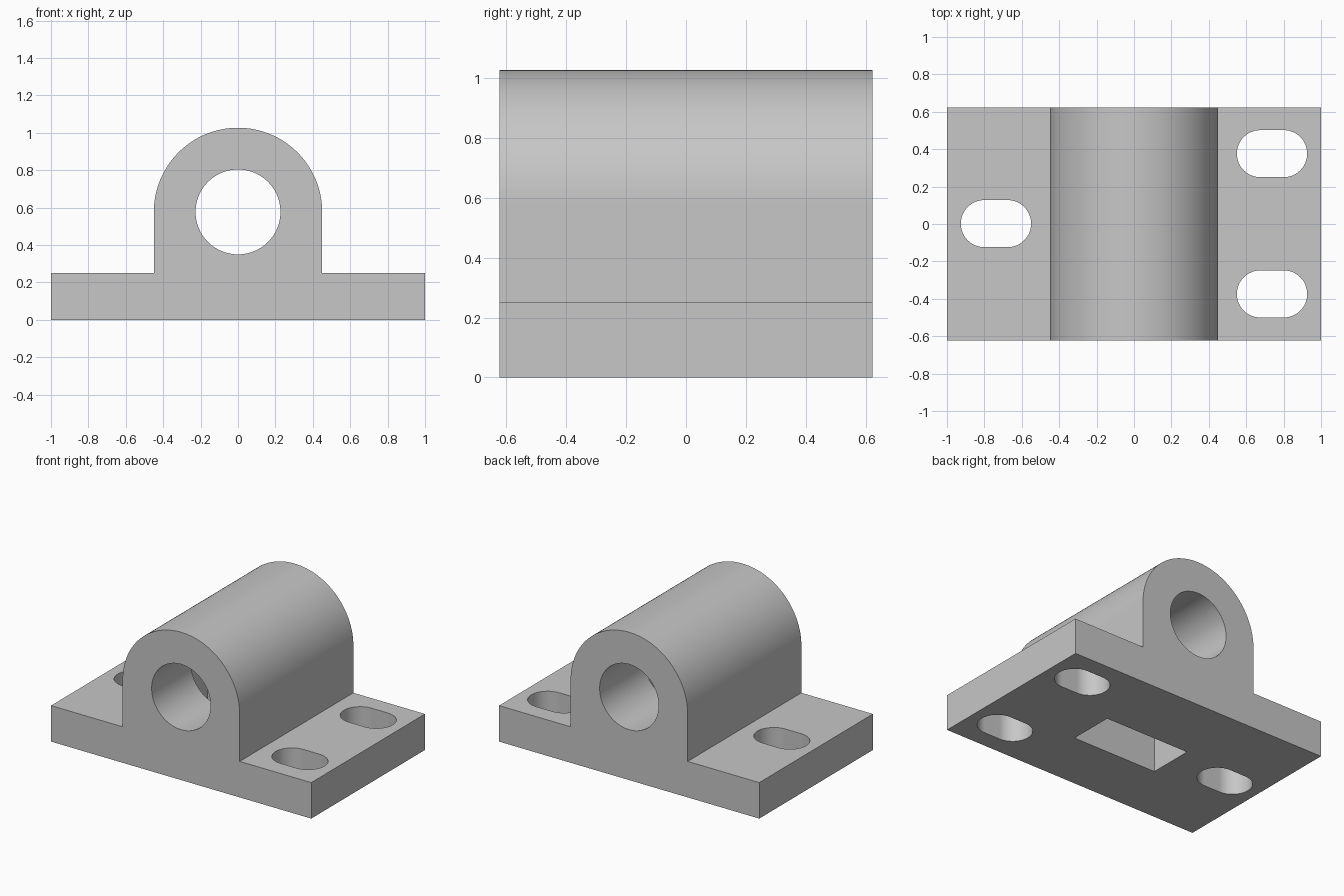
import bpy, bmesh
from math import pi, sin, cos, radians
from mathutils import Vector

cube = bpy.data.objects.get("Cube")
if cube:
    bpy.data.objects.remove(cube, do_unlink=True)

HALF_Y = 0.624                     # half depth of the block
BASE_H = 0.25                      # flange thickness
AXIS_Z = 0.577                     # bore axis height
HOUSING_R, BORE_R = 0.45, 0.227

steel = bpy.data.materials.new("light grey")
steel.use_nodes = True
grey = (0.57, 0.57, 0.57, 1)
steel.diffuse_color = grey
steel.node_tree.nodes["Principled BSDF"].inputs["Base Color"].default_value = grey


def arc(cx, cy, r, start, end, steps):
    return [(cx + r * cos(start + (end - start) * i / steps),
             cy + r * sin(start + (end - start) * i / steps)) for i in range(steps + 1)]


def prism(name, outline, to_3d, sweep):
    """Extrude a closed 2D outline, placed by to_3d, along the sweep vector."""
    bm = bmesh.new()
    face = bm.faces.new([bm.verts.new(to_3d(u, v)) for u, v in outline])
    top = bmesh.ops.extrude_face_region(bm, geom=[face])["geom"]
    bmesh.ops.translate(bm, vec=Vector(sweep),
                        verts=[g for g in top if isinstance(g, bmesh.types.BMVert)])
    bmesh.ops.recalc_face_normals(bm, faces=bm.faces)
    mesh = bpy.data.meshes.new(name)
    bm.to_mesh(mesh)
    bm.free()
    mesh.materials.append(steel)
    obj = bpy.data.objects.new(name, mesh)
    bpy.context.collection.objects.link(obj)
    return obj


# Flanged base and round-topped housing in one profile
profile = ([(-1, 0), (1, 0), (1, BASE_H), (HOUSING_R, BASE_H)]
           + arc(0, AXIS_Z, HOUSING_R, 0, pi, 64)
           + [(-HOUSING_R, BASE_H), (-1, BASE_H)])
block = prism("bearing_block", profile, lambda u, v: (u, -HALF_Y, v), (0, 2 * HALF_Y, 0))

# Shaft bore
cutters = [prism("bore_cutter", arc(0, AXIS_Z, BORE_R, 0, 2 * pi, 96)[:-1],
                 lambda u, v: (u, -1, v), (0, 2, 0))]

# Mounting slots: two on the left flange, one on the right
for x, y in ((0.738, 0.376), (0.738, -0.374), (-0.738, 0.002)):
    slot = (arc(x + 0.062, y, 0.126, -pi / 2, pi / 2, 24)
            + arc(x - 0.062, y, 0.126, pi / 2, 3 * pi / 2, 24))
    cutters.append(prism("slot_cutter", slot, lambda u, v: (u, v, -0.1), (0, 0, 0.5)))

# Rectangular pocket from the underside up to the bore axis
pocket = [(-0.325, -0.19), (0.325, -0.19), (0.325, 0.127), (-0.325, 0.127)]
cutters.append(prism("pocket_cutter", pocket, lambda u, v: (u, v, -0.1),
                     (0, 0, AXIS_Z + 0.1)))

# Cut the openings
bpy.context.view_layer.objects.active = block
for cutter in cutters:
    cutter.hide_render = True
    mod = block.modifiers.new("cut", 'BOOLEAN')
    mod.operation, mod.solver, mod.object = 'DIFFERENCE', 'EXACT', cutter
    bpy.ops.object.modifier_apply(modifier=mod.name)
    bpy.data.objects.remove(cutter, do_unlink=True)

# Smooth curved walls, crisp edges
bpy.ops.object.select_all(action='DESELECT')
block.select_set(True)
bpy.ops.object.shade_smooth_by_angle(angle=radians(30))
weighted = block.modifiers.new("flat_face_normals", 'WEIGHTED_NORMAL')
weighted.keep_sharp = True
